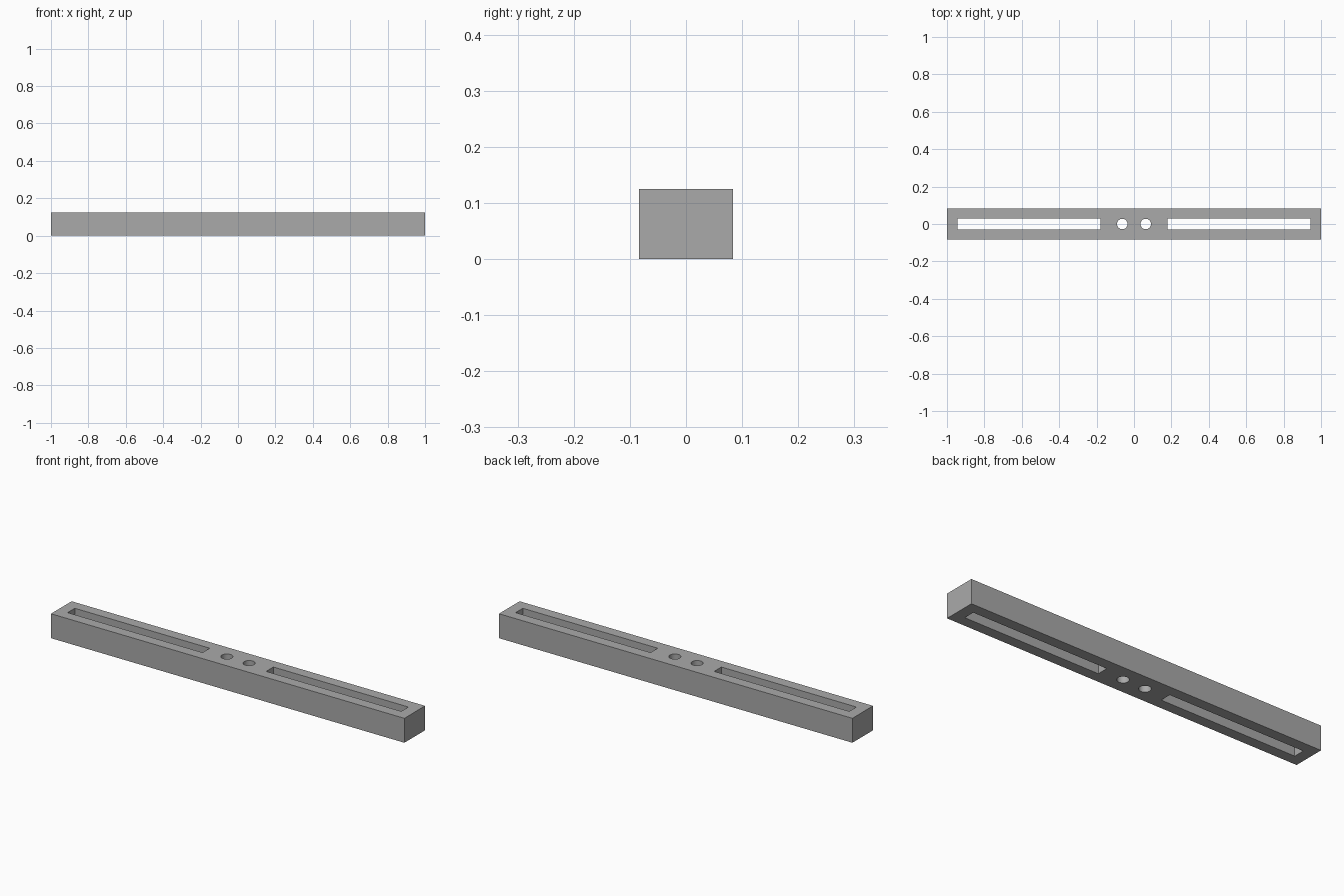
import bpy
import math

if "Cube" in bpy.data.objects:
    bpy.data.objects.remove(bpy.data.objects["Cube"], do_unlink=True)

LENGTH, WIDTH, HEIGHT = 2.0, 0.167, 0.125
SLOT_INNER, SLOT_OUTER, SLOT_WIDTH = 0.18, 0.944, 0.058
HOLE_X, HOLE_RADIUS = 0.0625, 0.028

grey = bpy.data.materials.new("plain grey")
grey.use_nodes = True
colour = (0.4, 0.4, 0.4, 1.0)
grey.diffuse_color = colour
grey.node_tree.nodes["Principled BSDF"].inputs["Base Color"].default_value = colour


def box(name, x, size):
    bpy.ops.mesh.primitive_cube_add(size=1, location=(x, 0, HEIGHT / 2))
    obj = bpy.context.object
    obj.name = name
    obj.scale = size
    bpy.ops.object.transform_apply(location=False, rotation=False, scale=True)
    obj.data.materials.append(grey)
    return obj


def hole(name, x):
    bpy.ops.mesh.primitive_cylinder_add(
        vertices=32, radius=HOLE_RADIUS, depth=HEIGHT * 2, location=(x, 0, HEIGHT / 2))
    obj = bpy.context.object
    obj.name = name
    obj.data.materials.append(grey)
    return obj


# Solid bar
bar = box("slotted_bar", 0, (LENGTH, WIDTH, HEIGHT))

# Long slot and round hole through each half
cutters = []
for side, sign in (("left", 1), ("right", -1)):
    middle = sign * (SLOT_INNER + SLOT_OUTER) / 2
    slot_size = (SLOT_OUTER - SLOT_INNER, SLOT_WIDTH, HEIGHT * 2)
    cutters.append(box(side + "_slot_cutter", middle, slot_size))
    cutters.append(hole(side + "_hole_cutter", sign * HOLE_X))

bpy.ops.object.select_all(action="DESELECT")
bar.select_set(True)
bpy.context.view_layer.objects.active = bar
for cutter in cutters:
    cutter.hide_render = True
    cut = bar.modifiers.new(cutter.name, "BOOLEAN")
    cut.operation = "DIFFERENCE"
    cut.solver = "EXACT"
    cut.object = cutter
    bpy.ops.object.modifier_apply(modifier=cut.name)
    bpy.data.objects.remove(cutter, do_unlink=True)

# Smooth hole walls, sharp box edges
bpy.ops.object.shade_smooth_by_angle(angle=math.radians(30))
